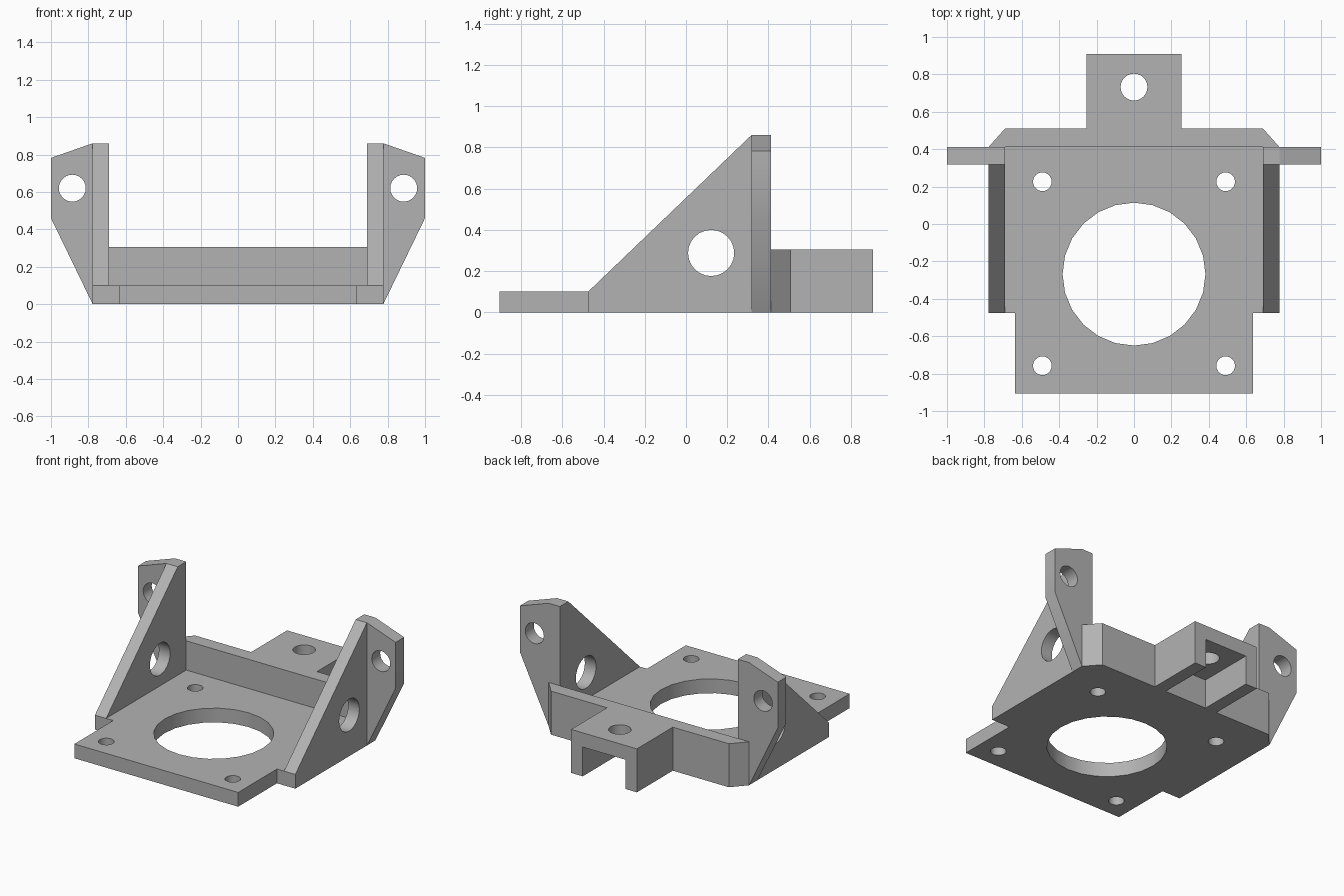
import bpy, bmesh, math
from mathutils import Matrix

cube = bpy.data.objects.get("Cube")
if cube:
    bpy.data.objects.remove(cube, do_unlink=True)

grey = bpy.data.materials.new("plain grey")
grey.use_nodes = True
COLOUR = (0.45, 0.45, 0.45, 1)
grey.diffuse_color = COLOUR
grey.node_tree.nodes["Principled BSDF"].inputs["Base Color"].default_value = COLOUR

# Drawing planes: columns are the outline's u, v and the thickness direction
PLANES = {
    "z": Matrix(((1, 0, 0), (0, 1, 0), (0, 0, 1))),
    "y": Matrix(((1, 0, 0), (0, 0, -1), (0, 1, 0))),
    "x": Matrix(((0, 0, 1), (1, 0, 0), (0, 1, 0))),
}


def circle(u, v, r, sides=24):
    return [(u + r * math.cos(math.tau * i / sides),
             v + r * math.sin(math.tau * i / sides)) for i in range(sides)]


def plate(name, axis, lo, hi, outline, holes=()):
    """Extrude an outline, pierced by round holes, from lo to hi along an axis."""
    curve = bpy.data.curves.new(name, "CURVE")
    curve.dimensions = "2D"
    curve.fill_mode = "BOTH"
    curve.extrude = (hi - lo) / 2
    for loop in [outline] + [circle(*h) for h in holes]:
        spline = curve.splines.new("POLY")
        spline.points.add(len(loop) - 1)
        for point, (u, v) in zip(spline.points, loop):
            point.co = (u, v, 0, 1)
        spline.use_cyclic_u = True
    temp = bpy.data.objects.new(name + "_outline", curve)
    bpy.context.collection.objects.link(temp)
    bpy.context.view_layer.update()
    mesh = bpy.data.meshes.new_from_object(
        temp.evaluated_get(bpy.context.evaluated_depsgraph_get()))
    bpy.data.objects.remove(temp, do_unlink=True)

    # Weld caps to sides, then stand the part in its place
    middle = (lo + hi) / 2
    shift = {"x": (middle, 0, 0), "y": (0, middle, 0), "z": (0, 0, middle)}[axis]
    bm = bmesh.new()
    bm.from_mesh(mesh)
    bmesh.ops.remove_doubles(bm, verts=bm.verts, dist=0.0001)
    bm.transform(Matrix.Translation(shift) @ PLANES[axis].to_4x4())
    bmesh.ops.recalc_face_normals(bm, faces=bm.faces)
    bm.to_mesh(mesh)
    bm.free()
    mesh.name = name
    mesh.materials.clear()
    mesh.materials.append(grey)
    obj = bpy.data.objects.new(name, mesh)
    bpy.context.collection.objects.link(obj)
    bpy.ops.object.select_all(action="DESELECT")
    obj.select_set(True)
    bpy.context.view_layer.objects.active = obj
    bpy.ops.object.shade_smooth_by_angle(angle=math.radians(30))
    return obj


def mirrored(half):
    """Complete a half outline across u = 0."""
    return half + [(-u, v) for u, v in reversed(half)]


INNER, OUTER = 0.69, 0.777      # gusset faces
FRONT, STEP = -0.905, -0.475    # base front and notch
EAR, BACK, REAR = 0.318, 0.412, 0.51
THICK, WALL, TOP = 0.1, 0.305, 0.86

# Base with the large opening and four screw holes
screws = [(x, y, 0.05) for x in (-0.49, 0.49) for y in (-0.758, 0.226)]
plate("base_plate", "z", 0, THICK,
      mirrored([(0.635, FRONT), (0.635, STEP), (OUTER, STEP), (OUTER, BACK)]),
      [(0, -0.268, 0.382)] + screws)

# Back wall with chamfered ends
plate("back_wall", "z", 0, WALL, mirrored([(OUTER, BACK), (INNER, REAR)]))

# Triangular gussets and pierced ears on both sides
for side, s in (("left", 1), ("right", -1)):
    lo, hi = sorted((s * INNER, s * OUTER))
    plate(side + "_gusset", "x", lo, hi,
          [(STEP, THICK), (BACK, THICK), (BACK, TOP), (EAR, TOP)],
          [(0.122, 0.288, 0.112)])
    plate(side + "_ear", "y", EAR, BACK,
          [(s * x, z) for x, z in
           ((OUTER, 0), (1, 0.46), (1, 0.782), (OUTER, TOP))],
          [(s * 0.886, 0.62, 0.072)])

# Rear channel tab, open below, with a hole drilled through its top
tab = plate("rear_tab", "y", REAR, 0.908,
            mirrored([(0.255, WALL), (0.255, 0), (0.165, 0), (0.165, 0.205)]))
drill = plate("tab_hole_cutter", "z", 0.1, 0.4, circle(0, 0.732, 0.072))
cut = tab.modifiers.new("hole", "BOOLEAN")
cut.operation = "DIFFERENCE"
cut.solver = "EXACT"
cut.object = drill
drill.hide_render = True
drill.hide_viewport = True
